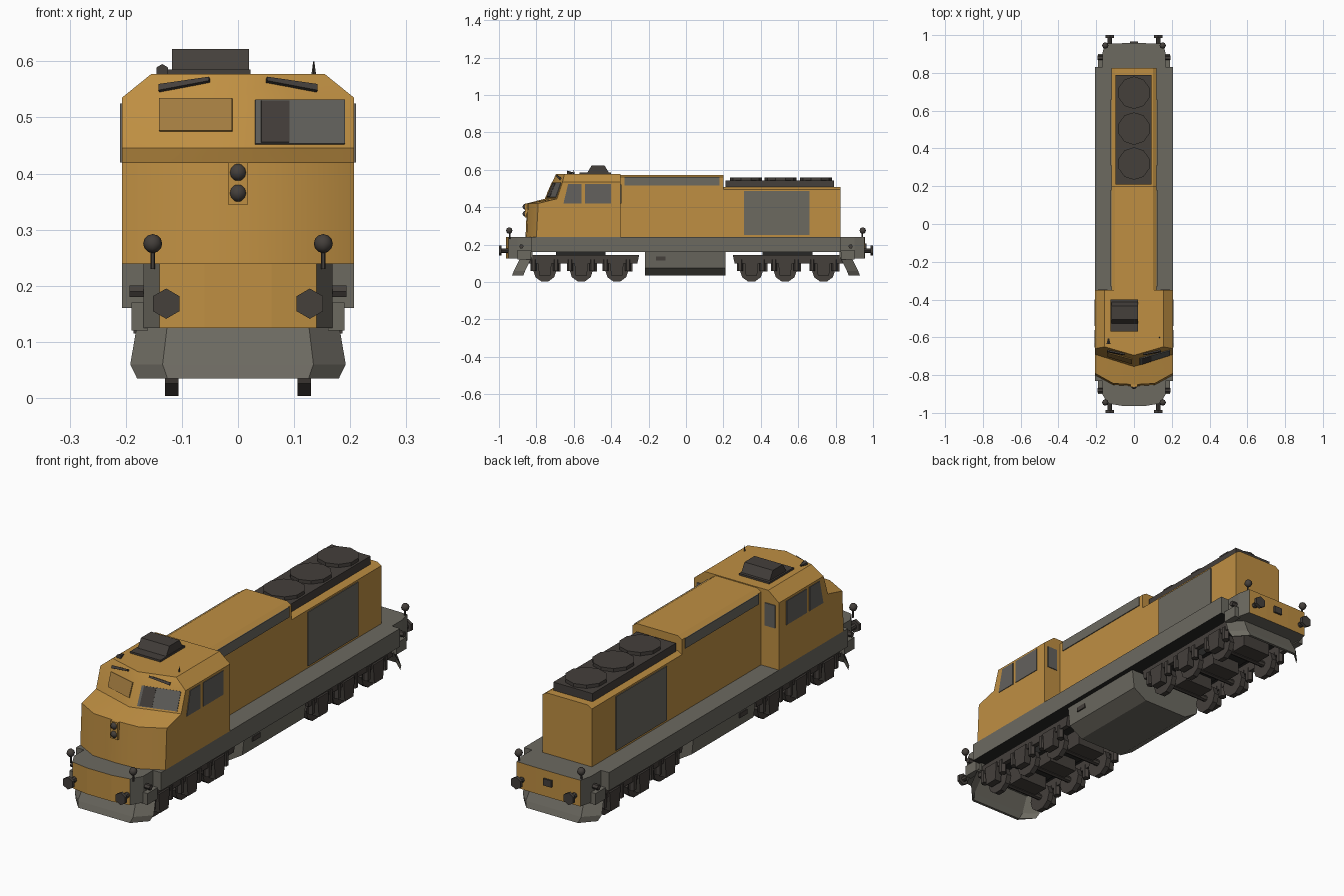
import bpy, bmesh, math
from mathutils import Vector

if "Cube" in bpy.data.objects:
    bpy.data.objects.remove(bpy.data.objects["Cube"])


def material(name, rgb):
    m = bpy.data.materials.new(name)
    m.diffuse_color = (*rgb, 1)
    m.use_nodes = True
    m.node_tree.nodes["Principled BSDF"].inputs["Base Color"].default_value = m.diffuse_color
    return m


YELLOW = material("ochre_yellow", (0.52, 0.275, 0.055))
GREY = material("warm_grey", (0.15, 0.142, 0.118))
DARK = material("dark_brown_grey", (0.058, 0.050, 0.044))
GLASS = material("window_grey", (0.125, 0.12, 0.11))
TAN = material("dull_tan_glass", (0.36, 0.20, 0.05))
BLACK = material("underside_black", (0.02, 0.02, 0.019))


def finish(name, bm, *mats, smooth=0):
    bmesh.ops.recalc_face_normals(bm, faces=bm.faces[:])
    me = bpy.data.meshes.new(name)
    bm.to_mesh(me)
    bm.free()
    for m in mats:
        me.materials.append(m)
    if smooth:
        me.shade_smooth()
        me.set_sharp_from_angle(angle=math.radians(smooth))
    o = bpy.data.objects.new(name, me)
    bpy.context.collection.objects.link(o)
    return o


def loft(name, rings, *mats, smooth=0):
    """Skin a list of equal-length closed rings and cap both ends."""
    bm = bmesh.new()
    vs = [[bm.verts.new(p) for p in r] for r in rings]
    n = len(vs[0])
    for a, b in zip(vs, vs[1:]):
        for i in range(n):
            bm.faces.new((a[i], a[(i + 1) % n], b[(i + 1) % n], b[i]))
    bm.faces.new(vs[0])
    bm.faces.new(vs[-1])
    return finish(name, bm, *mats, smooth=smooth)


def box(name, x, y, z, mat, top=(0, 0)):
    """Box from ranges; top = inset of the upper face in x and y."""
    def ring(h, i, j):
        return [(x[0] + i, y[0] + j, h), (x[1] - i, y[0] + j, h),
                (x[1] - i, y[1] - j, h), (x[0] + i, y[1] - j, h)]
    return loft(name, [ring(z[0], 0, 0), ring(z[1], *top)], mat)


def cylinder(name, c, r, depth, axis, mat, sides=12, r2=None):
    bm = bmesh.new()
    bmesh.ops.create_cone(bm, cap_ends=True, segments=sides, radius1=r,
                          radius2=r if r2 is None else r2, depth=depth)
    q = Vector((0, 0, 1)).rotation_difference(Vector(axis))
    for v in bm.verts:
        v.co = q @ v.co + Vector(c)
    return finish(name, bm, mat, smooth=35)


def ball(name, c, r, mat):
    bm = bmesh.new()
    bmesh.ops.create_uvsphere(bm, u_segments=8, v_segments=6, radius=r)
    bmesh.ops.translate(bm, verts=bm.verts[:], vec=c)
    return finish(name, bm, mat, smooth=50)


def plate(name, pts, mat, t=0.005):
    """Thin plate lying on a quad, raised towards the quad's outside."""
    p = [Vector(q) for q in pts]
    n = (p[1] - p[0]).cross(p[3] - p[0]).normalized()
    if n.dot(p[0] - Vector((0, 0, 0.4)) * 1) < 0:
        n = -n
    return loft(name, [[q - n * 0.002 for q in p], [q + n * t for q in p]], mat)


def section_y(name, prof, y0, y1, mat, smooth=0):
    """Extrude a mirrored half profile (x, z) along y."""
    full = prof + [(-x, z) for x, z in reversed(prof)]
    return loft(name, [[(x, y, z) for x, z in full] for y in (y0, y1)], mat, smooth=smooth)


# Cab: plan rings (height, half width, side y, centre y)
CAB = [(0.24, 0.207, -0.80, -0.858), (0.42, 0.207, -0.79, -0.85), (0.445, 0.207, -0.69, -0.755),
       (0.535, 0.207, -0.66, -0.715), (0.577, 0.155, -0.65, -0.695)]
cab_rings = []
for z, w, ys, yc in CAB:
    c = 0.11 if z < 0.43 else w / 2
    ym = yc + 0.006 if z < 0.43 else (ys + yc) / 2
    cab_rings.append([(-w, -0.35, z), (-w, ys, z), (-c, ym, z), (0, yc, z),
                      (c, ym, z), (w, ys, z), (w, -0.35, z)])
loft("cab", cab_rings, YELLOW, smooth=32)


def cab_front(x, z):
    """Point on the sloping cab front."""
    for a, b in zip(CAB, CAB[1:]):
        if a[0] <= z <= b[0]:
            t = (z - a[0]) / (b[0] - a[0])
            w, ys, yc = (a[i] + (b[i] - a[i]) * t for i in (1, 2, 3))
            return (x, yc + (ys - yc) * abs(x) / w, z)


def front_plate(name, x0, x1, z0, z1, mat, t=0.004):
    plate(name, [cab_front(*p) for p in ((x0, z0), (x1, z0), (x1, z1), (x0, z1))], mat, t)


front_plate("windscreen_right", 0.03, 0.19, 0.452, 0.53, GLASS)
front_plate("windscreen_divider", 0.04, 0.09, 0.454, 0.528, DARK, 0.006)
front_plate("windscreen_left", -0.14, -0.01, 0.475, 0.533, TAN)
for s in (-1, 1):
    plate("visor", [cab_front(s * x, z) for x, z in
                    ((0.05, 0.562), (0.14, 0.545), (0.14, 0.556), (0.05, 0.569))], DARK, 0.008)
    # Cab side and rear windows
    for y0, y1, y2, y3 in ((-0.655, -0.56, -0.56, -0.63), (-0.54, -0.40, -0.40, -0.54)):
        plate("side_window", [(s * 0.207, y0, 0.42), (s * 0.207, y1, 0.42),
                              (s * 0.207, y2, 0.525), (s * 0.207, y3, 0.525)], GLASS, 0.003)
    box("rear_window", sorted((s * 0.14, s * 0.19)), (-0.352, -0.346), (0.42, 0.52), GLASS)

# Headlights in the nose
box("headlight_panel", (-0.018, 0.018), (-0.862, -0.84), (0.345, 0.42), YELLOW)
for z in (0.365, 0.402):
    ball("headlight", (0, -0.858, z), 0.016, DARK)

# Roof exhaust, horn and aerial
box("exhaust_base", (-0.125, 0.022), (-0.57, -0.40), (0.57, 0.585), DARK)
box("exhaust_box", (-0.118, 0.02), (-0.53, -0.41), (0.58, 0.622), DARK, (0, 0.025))
cylinder("horn", (-0.135, -0.62, 0.583), 0.012, 0.03, (0, 1, 0), DARK, 6, 0.004)
cylinder("aerial", (0.135, -0.60, 0.585), 0.005, 0.03, (0, 0, 1), DARK, 4, 0.001)

# Engine hood, rear and raised centre
section_y("rear_hood", [(0.12, 0.24), (0.12, 0.495), (0.10, 0.507)], -0.36, 0.825, YELLOW)
section_y("raised_hood", [(0.12, 0.49), (0.12, 0.56), (0.10, 0.573)], -0.36, 0.2, YELLOW)
for s in (-1, 1):
    x = sorted((s * 0.118, s * 0.124))
    box("hood_vent", x, (-0.33, 0.18), (0.515, 0.56), GREY)
    box("side_grille", x, (0.31, 0.66), (0.25, 0.487), GREY)

# Radiator with three fans
box("radiator", (-0.098, 0.092), (0.21, 0.79), (0.50, 0.543), DARK)
for y in (0.32, 0.505, 0.695):
    cylinder("fan", (0, y, 0.549), 0.086, 0.018, (0, 0, 1), DARK, 10)

# Main deck
deck = box("deck", (-0.207, 0.207), (-0.83, 0.83), (0.16, 0.24), GREY)
deck.data.materials.append(BLACK)
for f in deck.data.polygons:
    if f.normal.z < -0.5:
        f.material_index = 1

# End platforms with yellow buffer beams
for s, half in ((-1, [(0.168, 0.82), (0.168, 0.90), (0.14, 0.95), (0.06, 0.963)]),
                (1, [(0.168, 0.82), (0.168, 0.90), (0.155, 0.955), (0.06, 0.957)])):
    plan = [(x, s * y) for x, y in half] + [(-x, s * y) for x, y in reversed(half)]
    end = loft("end_platform", [[(x, y, z) for x, y in plan] for z in (0.125, 0.24)], GREY, YELLOW)
    for f in end.data.polygons:
        if f.normal.y * s > 0.8:
            f.material_index = 1
    # Snow plough, swept forward at the foot
    def row(z, w, y, back):
        return [(-w, s * (y - 0.06), z), (-w * 0.7, s * y, z), (w * 0.7, s * y, z),
                (w, s * (y - 0.06), z), (w * 0.7, s * (y - back), z), (-w * 0.7, s * (y - back), z)]
    loft("plough", [row(0.035, 0.18, 0.93, 0.012), row(0.06, 0.192, 0.92, 0.015),
                    row(0.13, 0.18, 0.885, 0.02)], GREY)
    for m in (-1, 1):
        box("step", sorted((m * 0.16, m * 0.19)), sorted((s * 0.83, s * 0.90)), (0.12, 0.17), GREY)
        cylinder("buffer_shank", (m * 0.128, s * 0.97, 0.168), 0.012, 0.05, (0, s, 0), DARK, 8)
        cylinder("buffer_head", (m * 0.128, s * 0.993, 0.168), 0.027, 0.014, (0, s, 0), DARK, 6)
        ball("marker_light", (m * 0.152, s * 0.945, 0.275), 0.017, DARK)
        cylinder("light_post", (m * 0.152, s * 0.942, 0.25), 0.004, 0.04, (0, 0, 1), DARK, 5)
        cylinder("corner_lamp", (m * 0.178, s * 0.88, 0.19), 0.012, 0.03, (m, 0, 0), DARK, 6)
box("rear_coupler", (-0.02, 0.02), (0.95, 0.965), (0.175, 0.205), DARK)

# Fuel tank
section_y("fuel_tank", [(0.11, 0.035), (0.175, 0.075), (0.185, 0.16)], -0.22, 0.21, GREY)
for s in (-1, 1):
    box("tank_gauge", sorted((s * 0.178, s * 0.186)), (-0.16, -0.11), (0.115, 0.135), DARK)

# Bogies: three axles, side frames, axle boxes and springs
for axles in ((-0.755, -0.56, -0.37), (0.35, 0.53, 0.735)):
    y0, y1 = axles[0] - 0.09, axles[2] + 0.11
    box("bolster", (-0.09, 0.09), (axles[0] + 0.06, axles[2] - 0.06), (0.11, 0.165), BLACK)
    for s in (-1, 1):
        box("bogie_frame", sorted((s * 0.14, s * 0.162)), (y0, y1), (0.10, 0.145), DARK, (0, -0.01))
    for y in axles:
        cylinder("axle", (0, y, 0.062), 0.014, 0.29, (1, 0, 0), DARK, 8)
        box("traction_motor", (-0.07, 0.07), (y + 0.01, y + 0.085), (0.055, 0.13), DARK)
        for s in (-1, 1):
            cylinder("wheel", (s * 0.118, y, 0.062), 0.062, 0.024, (1, 0, 0), DARK, 10)
            box("axle_box", sorted((s * 0.138, s * 0.17)), (y - 0.03, y + 0.03),
                (0.035, 0.12), DARK, (0, -0.008))
            for d in (-0.06, 0.06):
                cylinder("spring", (s * 0.152, y + d, 0.09), 0.016, 0.06, (0, 0, 1), DARK, 6)
